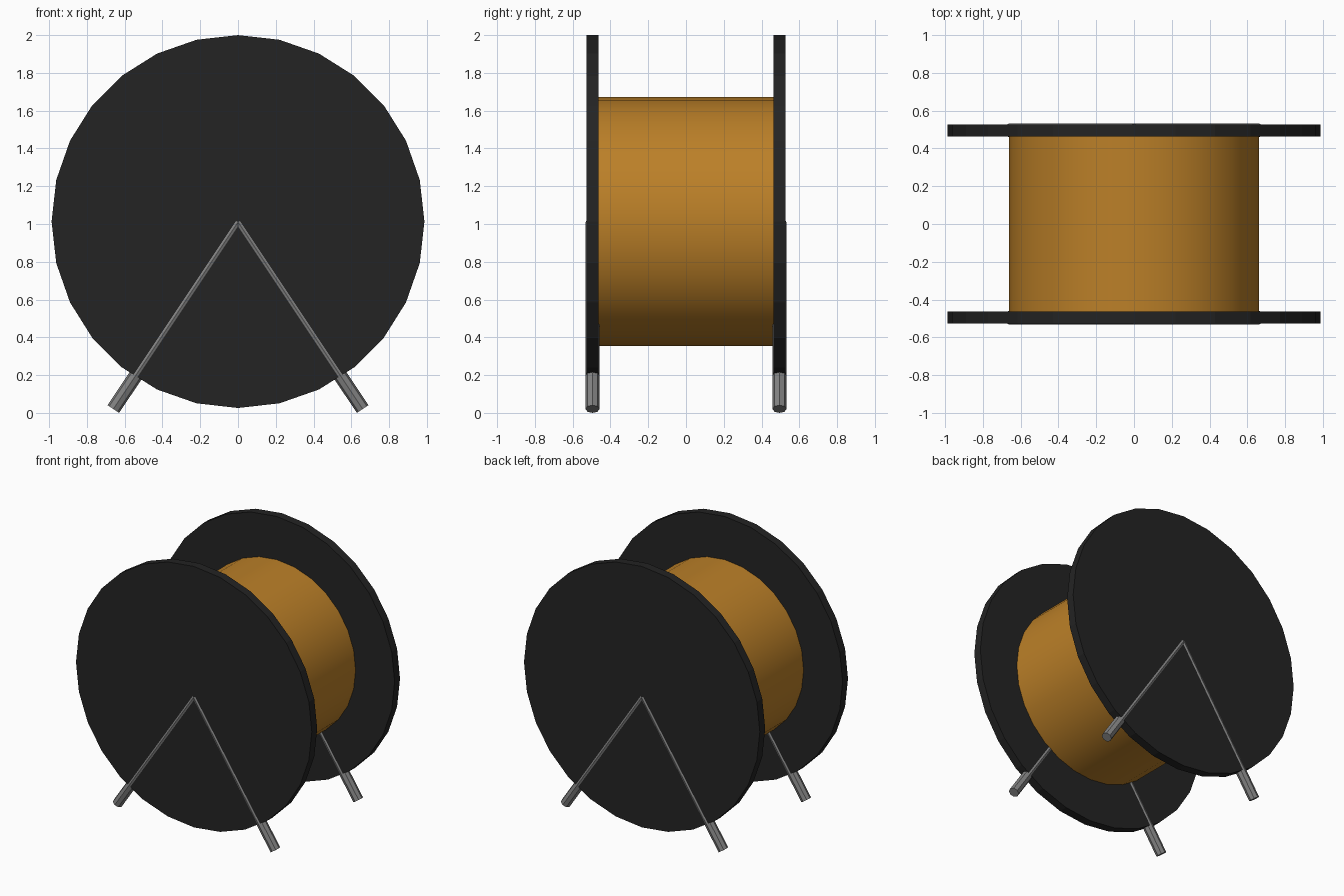
import bpy, math
from mathutils import Vector

if "Cube" in bpy.data.objects:
    bpy.data.objects.remove(bpy.data.objects["Cube"])

def material(name, rgb):
    m = bpy.data.materials.new(name)
    m.diffuse_color = (*rgb, 1)
    m.use_nodes = True
    m.node_tree.nodes["Principled BSDF"].inputs["Base Color"].default_value = m.diffuse_color
    return m

BLACK = material("matte black", (0.017, 0.017, 0.017))
COPPER = material("copper orange", (0.50, 0.215, 0.021))
STEEL = material("steel grey", (0.22, 0.22, 0.22))

HUB_Z = 1.013
SIDE_Y = 0.495

def rod(name, a, b, radius, sides, mat, smooth=False):
    """Cylinder between two points in a plane of constant x or y."""
    a, b = Vector(a), Vector(b)
    bpy.ops.mesh.primitive_cylinder_add(vertices=sides, radius=radius, depth=(b - a).length,
                                        location=(a + b) / 2)
    ob = bpy.context.object
    ob.name = name
    ob.rotation_euler = (b - a).to_track_quat('Z', 'Y').to_euler()
    ob.data.materials.append(mat)
    if smooth:
        bpy.ops.object.shade_smooth_by_angle(angle=math.radians(30))
    return ob

# Wound cable drum
rod("cable_drum", (0, -0.47, HUB_Z), (0, 0.47, HUB_Z), 0.66, 28, COPPER, True)

for side, s in (("front", -1), ("back", 1)):
    y = s * SIDE_Y
    # Flange disc
    rod(side + "_flange", (0, y - 0.032, HUB_Z), (0, y + 0.032, HUB_Z), 0.987, 28, BLACK)
    # A-frame legs, mostly sunk into the flange
    for hand, d in (("left", -1), ("right", 1)):
        rod(f"{side}_{hand}_leg", (d * 0.66, y, 0.0205), (0, y, 1.01), 0.037, 8, STEEL)
